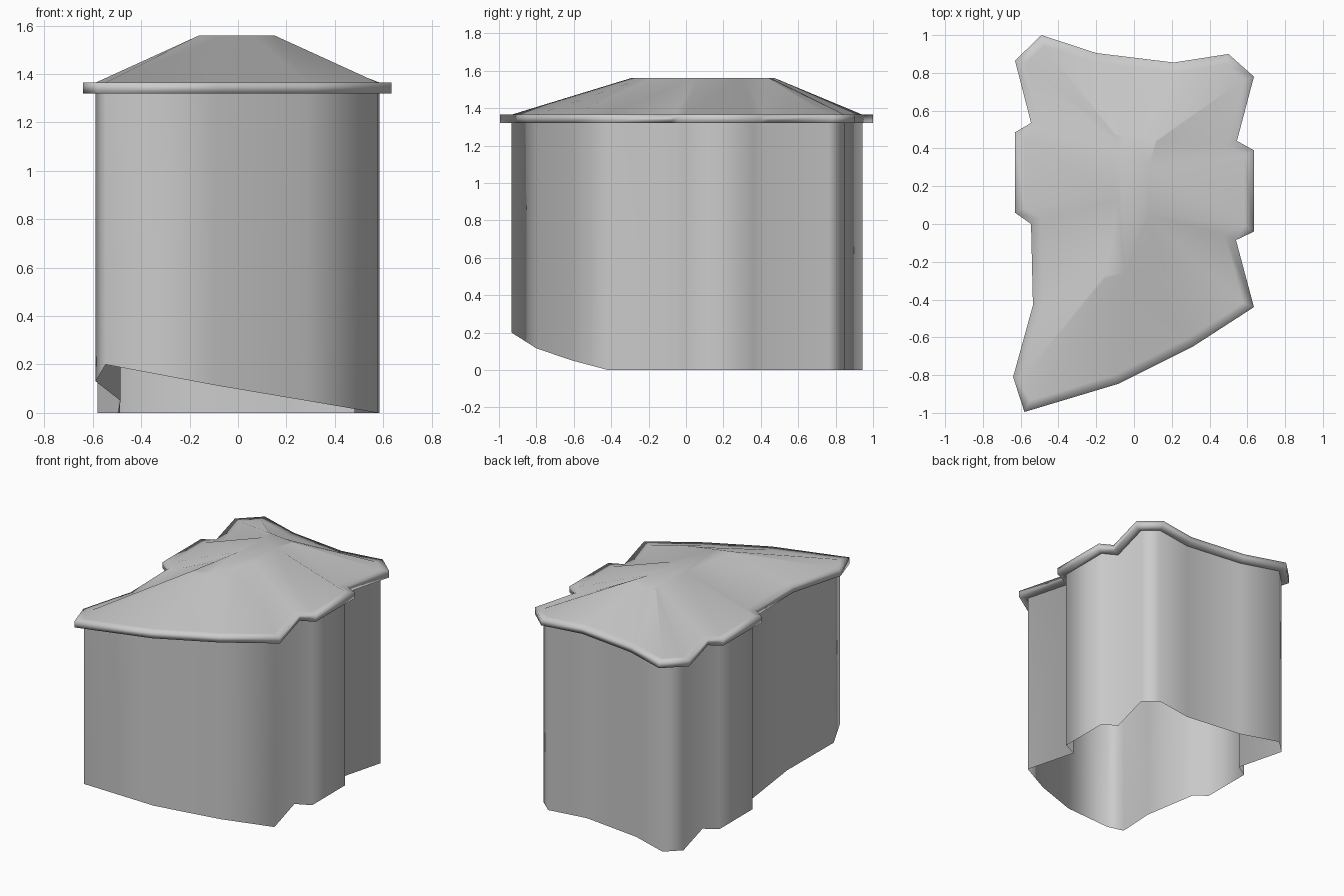
import bpy, bmesh
from mathutils import Vector

if "Cube" in bpy.data.objects:
    bpy.data.objects.remove(bpy.data.objects["Cube"])

# Eave outline, counter-clockwise from the front-left tip
EAVE = [(-.58, -.995), (-.08, -.845), (.31, -.65), (.635, -.44), (.54, -.085),
        (.635, -.04), (.635, .39), (.545, .44), (.635, .78), (.50, .90),
        (.21, .855), (-.20, .905), (-.49, 1.0), (-.63, .865), (-.545, .535),
        (-.63, .485), (-.63, .06), (-.545, 0), (-.535, -.43), (-.64, -.81)]
# Flat ridge plateau, one point per eave point
RIDGE = [(-.16, -.295), (-.05, -.26), (.06, -.225), (.15, -.195), (.08, .04),
         (.08, .06), (.08, .29), (.08, .31), (.12, .435), (.115, .445),
         (.05, .455), (-.03, .465), (-.095, .475), (-.10, .47), (-.08, .41),
         (-.08, .39), (-.08, .15), (-.08, .13), (-.12, -.09), (-.155, -.27)]
# Raised wall feet on the sloping front end
FOOT = {0: .2, 1: .115, 2: .05, 18: .05, 19: .13}


def inset(pts, d):
    """Move every edge of the outline inward by d."""
    out, n = [], len(pts)
    for i in range(n):
        p, a, b = Vector(pts[i]), Vector(pts[i - 1]), Vector(pts[(i + 1) % n])
        e1, e2 = (p - a).normalized(), (b - p).normalized()
        n1, n2 = Vector((-e1.y, e1.x)), Vector((-e2.y, e2.x))
        q = p + (n1 + n2) * (d / (1 + n1.dot(n2)))
        out.append((q.x, q.y))
    return out


def loft(name, rings, cap=False):
    """Skin a list of closed 3D rings, optionally closing the last one."""
    bm = bmesh.new()
    loops = [[bm.verts.new(p) for p in r] for r in rings]
    for lo, hi in zip(loops, loops[1:]):
        for i in range(len(lo)):
            j = (i + 1) % len(lo)
            bm.faces.new((lo[i], lo[j], hi[j], hi[i]))
    if cap:
        bm.faces.new(loops[-1])
    for f in bm.faces:
        f.smooth = True
    me = bpy.data.meshes.new(name)
    bm.to_mesh(me)
    bm.free()
    ob = bpy.data.objects.new(name, me)
    bpy.context.collection.objects.link(ob)
    return ob


def at(pts, z):
    return [(x, y, z) for x, y in pts]


WALL = inset(EAVE, .05)

# Open-bottomed wall shell
loft("walls", [[(x, y, FOOT.get(i, 0)) for i, (x, y) in enumerate(WALL)],
               at(WALL, 1.32)])

# Roof: soffit, eave band, slopes and flat ridge
loft("roof", [at(WALL, 1.32), at(EAVE, 1.32), at(EAVE, 1.365),
              at(WALL, 1.365), at(RIDGE, 1.56)], cap=True)
